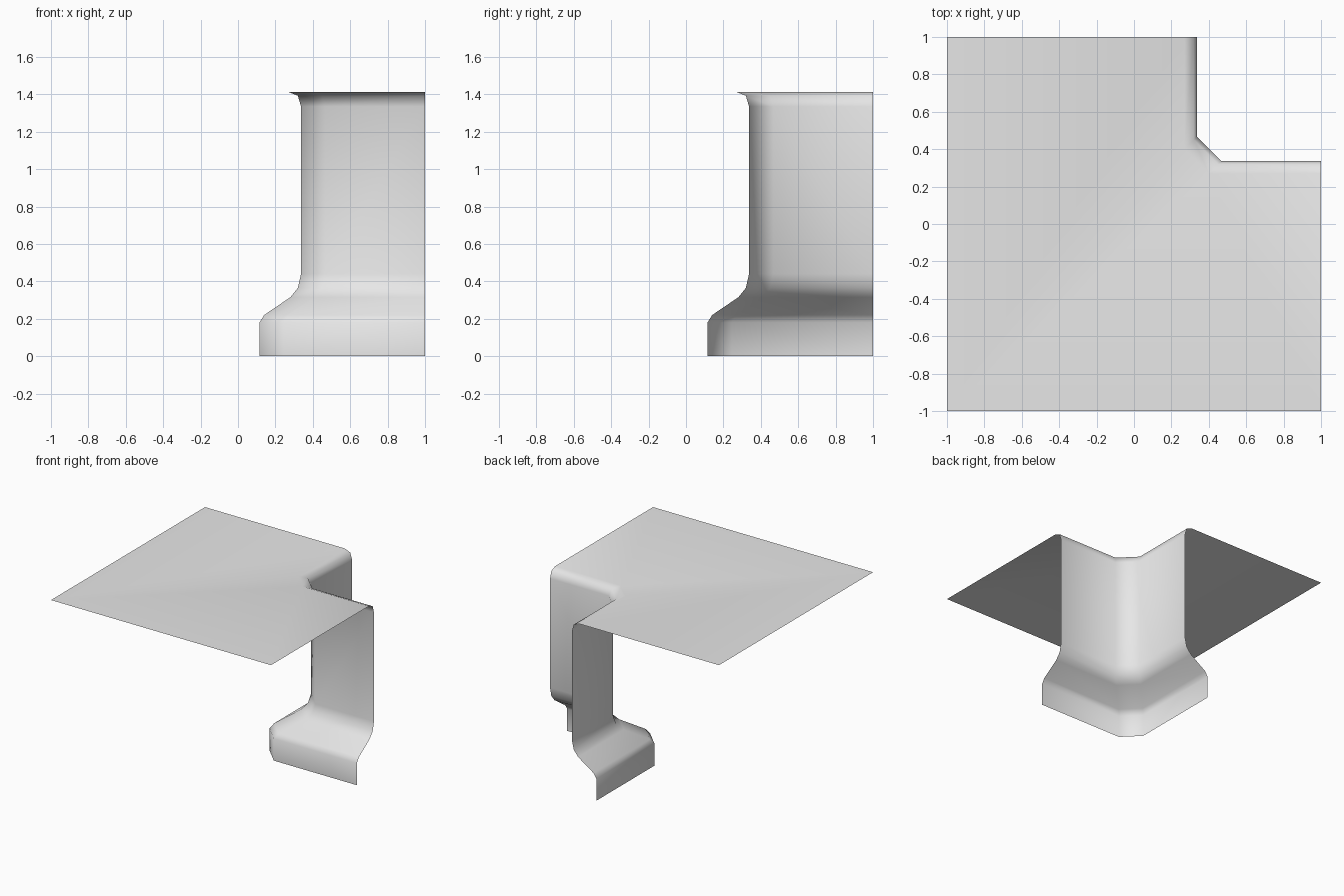
import bpy
import bmesh

cube = bpy.data.objects.get("Cube")
if cube:
    bpy.data.objects.remove(cube, do_unlink=True)

# Plain grey stone
stone = bpy.data.materials.new("light_grey")
stone.use_nodes = True
grey = (0.8, 0.8, 0.8, 1)
stone.diffuse_color = grey
stone.node_tree.nodes["Principled BSDF"].inputs["Base Color"].default_value = grey

# Wall section from foot to rim: (distance from centre line, height)
SECTION = [(0.115, 0), (0.115, 0.18), (0.14, 0.22), (0.28, 0.315), (0.32, 0.365),
           (0.337, 0.44), (0.337, 1.335), (0.32, 1.392), (0.27, 1.412)]
CHAMFER = 0.13


def corner_path(d, z):
    """Inner corner with a chamfer, running from the back edge to the left edge."""
    c = d + CHAMFER
    return [(d, 1, z), (d, c, z), (c, d, z), (1, d, z)]


bm = bmesh.new()
rows = [[bm.verts.new(p) for p in corner_path(d, z)] for d, z in SECTION]

# Flat top: the last row reaches out to the square outline, mitred at the corner
top = SECTION[-1][1]
back, corner, side = (bm.verts.new(p) for p in ((-1, 1, top), (-1, -1, top), (1, -1, top)))
rows.append([back, corner, corner, side])

for low, high in zip(rows, rows[1:]):
    for j in range(3):
        loop = [low[j], high[j], high[j + 1], low[j + 1]]
        bm.faces.new(list(dict.fromkeys(loop)))

for face in bm.faces:
    face.smooth = True

mesh = bpy.data.meshes.new("cliff_inner_corner")
bm.to_mesh(mesh)
bm.free()
mesh.materials.append(stone)
cliff = bpy.data.objects.new("cliff_inner_corner", mesh)
bpy.context.collection.objects.link(cliff)
